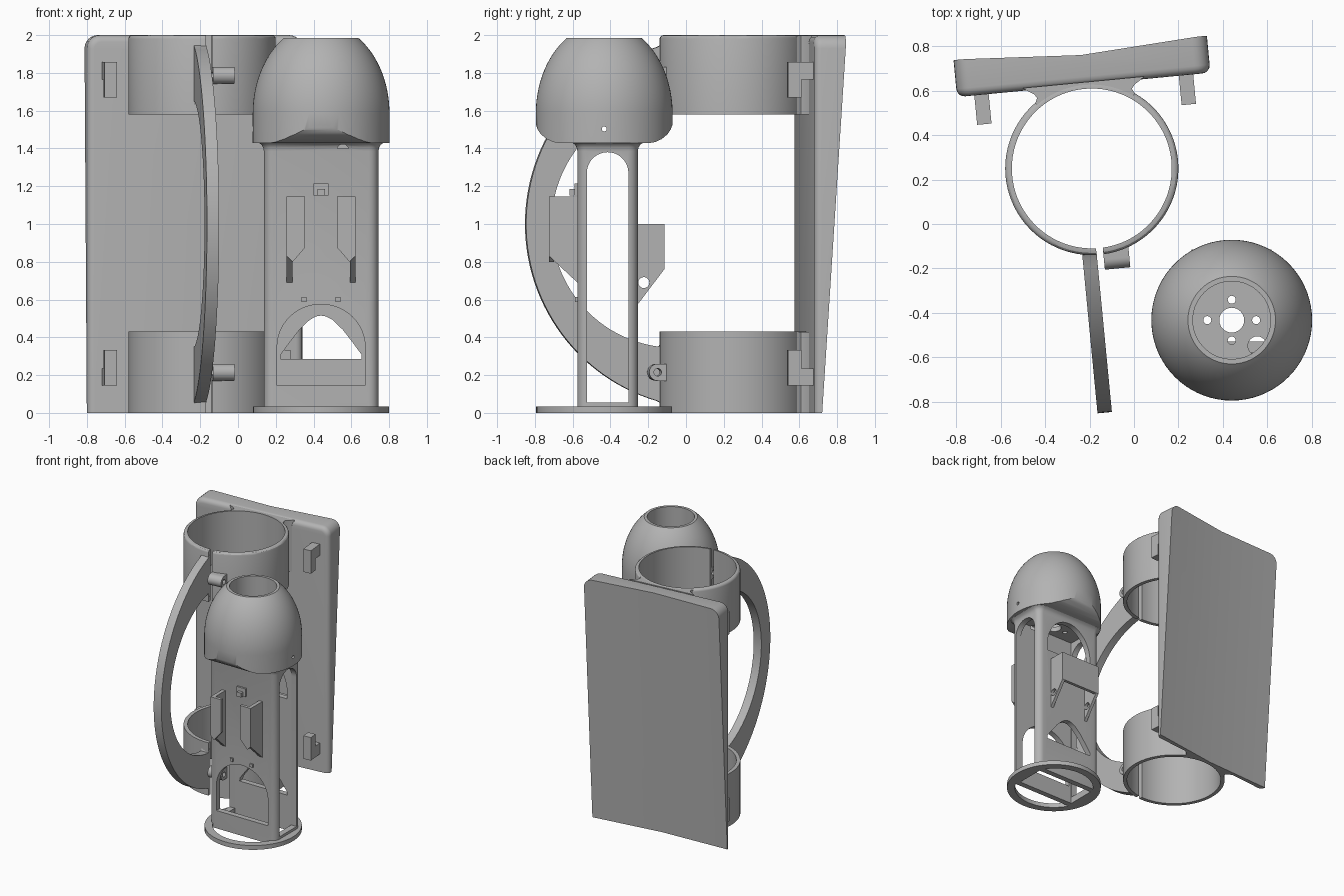
import bpy, bmesh, math
from mathutils import Matrix

if "Cube" in bpy.data.objects:
    bpy.data.objects.remove(bpy.data.objects["Cube"])

grey = bpy.data.materials.new("mid_grey")
grey.diffuse_color = (0.45, 0.45, 0.45, 1)
grey.use_nodes = True
grey.node_tree.nodes["Principled BSDF"].inputs["Base Color"].default_value = grey.diffuse_color

# Clamp frame: everything on the holder is built around the ring axis, then turned
HOLDER = Matrix.Translation((-0.19, 0.25, 0)) @ Matrix.Rotation(math.radians(5.5), 4, 'Z')
CX, CY = 0.44, -0.433          # lantern axis
BY = -0.415                    # lantern body centre in y


def finish(name, bm, mat=None):
    bmesh.ops.recalc_face_normals(bm, faces=bm.faces)
    me = bpy.data.meshes.new(name)
    bm.to_mesh(me)
    bm.free()
    me.materials.append(grey)
    ob = bpy.data.objects.new(name, me)
    bpy.context.collection.objects.link(ob)
    if mat:
        ob.matrix_world = mat
    return ob


def loft(rows):
    """Skin a stack of equal-length 3D outlines into a closed solid."""
    bm = bmesh.new()
    vs = [[bm.verts.new(p) for p in row] for row in rows]
    bm.faces.new(vs[0])
    bm.faces.new(vs[-1])
    n = len(vs[0])
    for a, b in zip(vs, vs[1:]):
        for i in range(n):
            j = (i + 1) % n
            bm.faces.new((a[i], a[j], b[j], b[i]))
    bmesh.ops.recalc_face_normals(bm, faces=bm.faces)
    return bm


def prism(name, pts, lo, hi, axis='z', mat=None):
    """Extrude a 2D outline along an axis."""
    place = {'x': lambda a, b, t: (t, a, b),
             'y': lambda a, b, t: (a, t, b),
             'z': lambda a, b, t: (a, b, t)}[axis]
    return finish(name, loft([[place(a, b, t) for a, b in pts] for t in (lo, hi)]), mat)


def box(name, x0, x1, y0, y1, z0, z1, mat=None):
    return prism(name, [(x0, y0), (x1, y0), (x1, y1), (x0, y1)], z0, z1, 'z', mat)


def arc(cx, cy, rx, ry, a0, a1, n):
    angs = [math.radians(a0 + (a1 - a0) * i / n) for i in range(n + 1)]
    return [(cx + rx * math.cos(a), cy + ry * math.sin(a)) for a in angs]


def disc(cx, cy, r, n=32):
    return arc(cx, cy, r, r, 0, 360, n)[:-1]


def arch(c, half, z0, zs, ztop):
    """Window outline: straight sides, elliptical top."""
    return [(c - half, z0), (c + half, z0)] + arc(c, zs, half, ztop - zs, 0, 180, 24)


def lathe(name, prof, x, y, closed=True, n=72):
    bm = bmesh.new()
    vs = [bm.verts.new((r, 0, z)) for r, z in prof]
    es = [bm.edges.new(p) for p in zip(vs, vs[1:])]
    if closed:
        es.append(bm.edges.new((vs[-1], vs[0])))
    bmesh.ops.spin(bm, geom=vs + es, cent=(0, 0, 0), axis=(0, 0, 1),
                   angle=2 * math.pi, steps=n, use_duplicate=False)
    bmesh.ops.remove_doubles(bm, verts=bm.verts, dist=1e-4)
    return finish(name, bm, Matrix.Translation((x, y, 0)))


def cut(ob, cutters):
    for c in cutters:
        c.hide_render = True
        m = ob.modifiers.new("cut", 'BOOLEAN')
        m.operation, m.solver, m.object = 'DIFFERENCE', 'EXACT', c
    bpy.context.view_layer.update()
    ev = ob.evaluated_get(bpy.context.evaluated_depsgraph_get())
    me = bpy.data.meshes.new_from_object(ev)
    ob.modifiers.clear()
    ob.data = me
    for c in cutters:
        bpy.data.objects.remove(c)


# ---- Back plate: tapered slab, rounded top corners and front rim
W, F = 0.573, 0.378
bot = [(-W, F), (W, F), (W, 0.418), (0, 0.392), (-W, 0.418)]
top = [(-W, F), (W, F), (W, 0.548), (0, 0.513), (-W, 0.548)]
bm = loft([[(x, y, 0) for x, y in bot], [(x, y, 2) for x, y in top]])
corners = [e for e in bm.edges if all(abs(v.co.x) > W - .001 and v.co.z > 1.99 for v in e.verts)
           and abs(e.verts[0].co.x - e.verts[1].co.x) < .01]
bmesh.ops.bevel(bm, geom=corners, offset=0.07, segments=6, profile=0.5, affect='EDGES')
rim = [e for e in bm.edges if all(abs(v.co.y - F) < .001 for v in e.verts)
       and max(v.co.z for v in e.verts) > .01]
bmesh.ops.bevel(bm, geom=rim, offset=0.037, segments=4, profile=0.5, affect='EDGES')
finish("back_plate", bm, HOLDER)

# ---- Clamp rings with a slit, web to the plate, screw boss and plate hooks
for tag, z0, z1, zb in (("lower", 0, 0.43, 0.215), ("upper", 1.58, 2.0, 1.787)):
    up = tag == "upper"
    c_shape = arc(0, 0, .39, .39, -87.7, 267.7, 80) + arc(0, 0, .36, .36, 267.5, -87.5, 80)
    bm = loft([[(x, y, z) for x, y in c_shape] for z in (z0, z1)])
    if up:   # rounded outer shoulder
        rim = [e for e in bm.edges if all(v.co.z > 1.99 and v.co.xy.length > .385
                                          for v in e.verts)]
        bmesh.ops.bevel(bm, geom=rim, offset=.02, segments=3, profile=0.5, affect='EDGES')
    finish(tag + "_ring", bm, HOLDER)
    web = [(.275, .39), (.255, .375), (.228, .358), (.214, .34), (.225, .318)]
    side = [(-x, y) for x, y in reversed(web)]
    prism(tag + "_ring_web", web + arc(0, 0, .368, .368, 55, 125, 24) + side, z0,
          z1 - .002, 'z', HOLDER)
    # boss: rounded lug with a screw hole
    lug = [(-.365, zb - .045), (-.365, zb + .045)] + arc(-.414, zb, .045, .045, 90, 270, 16)
    boss = prism(tag + "_screw_boss", lug, .015, .13, 'x', HOLDER)
    cut(boss, [prism("cutter", disc(-.414, zb, .02, 20), -.1, .3, 'x', HOLDER)])
    t0, t1 = (1.67, 1.857) if up else (.145, .333)
    a0, a1 = (1.765, 1.857) if up else (.145, .235)
    ell = [(.39, a0), (.39, t1), (.245, t1), (.245, t0), (.315, t0), (.315, a0)] if up else \
          [(.39, t0), (.39, a1), (.315, a1), (.315, t1), (.245, t1), (.245, t0)]
    for name, s in (("left", -1), ("right", 1)):
        x0, x1 = sorted((s * .43, s * .495))
        prism(tag + "_" + name + "_hook", ell, x0, x1, 'x', HOLDER)

# ---- Bow handle between the rings, flared where it meets them
outer = [(-.375, 1.965), (-.385, 1.945)] + arc(-.123, 1, .977, .977, 106.5, 253.5, 56)
inner = arc(-.31, 1, .655, .655, 263, 97, 48)
prism("handle", outer + [(-.385, .055), (-.375, .035), (-.375, .41), (-.38, .375)] + inner
      + [(-.38, 1.625), (-.375, 1.59)], -.08, -.015, 'x', HOLDER)

# ---- Lantern base ring
lathe("base_ring", [(.30, 0), (.36, 0), (.36, .035), (.30, .035)], CX, CY)

# ---- Lantern body: hollow rounded box with arched openings, flared under the cap
HX, HY, R = .303, .16, .05
rows = []
for z, d in ((0, 0), (1.385, 0), (1.405, .004), (1.42, .013), (1.43, .028), (1.45, .028)):
    row = []
    for sx, sy, a in ((1, 1, 0), (-1, 1, 90), (-1, -1, 180), (1, -1, 270)):
        row += arc(CX + sx * (HX - R), BY + sy * (HY - R), R + d, R + d, a, a + 90, 6)
    rows.append([(x, y, z) for x, y in row])
body = finish("lantern_body", loft(rows))
HOLES = ((0, 0, .056), (.11, 0, .018), (-.11, 0, .018), (0, .092, .018), (0, -.092, .018),
         (.115, -.115, .042))
half = [(.215, .285), (.213, .31), (.165, .375), (.115, .44), (.06, .493), (.025, .511)]
ogive = [(CX + x, z) for x, z in half] + [(CX, .515)] + [(CX - x, z) for x, z in reversed(half)]
cut(body, [
    box("cavity", CX - .255, CX + .255, BY - .115, BY + .115, -.1, 1.42),
    prism("side_slots", arch(BY, .11, .055, 1.27, 1.38), CX - .5, CX + .5, 'x'),
    prism("front_window", arch(CX, .233, .145, .35, .575), BY - .3, BY - .05, 'y'),
    prism("rear_low_window", ogive, BY + .05, BY + .3, 'y'),
    prism("rear_high_window", arch(CX, .213, 1.07, 1.12, 1.38), BY + .05, BY + .3, 'y'),
] + [prism("top_hole", disc(CX + dx, CY + dy, r, 24), 1.40, 1.6) for dx, dy, r in HOLES])

# ---- Dome cap with a bore, drilled floor and scooped front and back skirt
shell = [(.362 * math.cos(t), 1.585 + .477 * math.sin(t))
         for t in [math.radians(57 * (1 - i / 20)) for i in range(21)]]
dome = lathe("dome_cap", [(0, 1.46), (.175, 1.46), (.175, 1.985)] + shell
             + [(.362, 1.43), (0, 1.43)], CX, CY, closed=False)
scoops = []
for s in (-1, 1):
    prof = [(.42, 1.38), (.22, 1.38), (.22, 1.425), (.27, 1.434), (.305, 1.45),
            (.335, 1.475), (.352, 1.50), (.363, 1.53), (.42, 1.53)]
    scoops.append(prism("scoop", [(CY + s * y, z) for y, z in prof], CX - .5, CX + .5, 'x'))
holes = [prism("hole", disc(CX + dx, CY + dy, r, 24), 1.3, 1.6) for dx, dy, r in HOLES]
pin = prism("pin_hole", disc(CY, 1.503, .013, 16), CX - .5, CX + .5, 'x')
cut(dome, scoops + holes + [pin])

# ---- Front brackets: side cheek with an inward lip
yf = BY - HY
for side, s in (("left", -1), ("right", 1)):
    cheek = [(yf + .01, 1.145), (yf - .15, 1.145), (yf - .15, .83), (yf, .69), (yf + .01, .69)]
    xa, xb = sorted((CX + s * .182, CX + s * .152))
    prism("front_" + side + "_cheek", cheek, xa, xb, 'x')
    lip = [(.18, 1.145), (.085, 1.145), (.085, .875), (.15, .80), (.18, .83)]
    prism("front_" + side + "_lip", [(CX + s * x, z) for x, z in lip], yf - .15, yf - .125, 'y')
    # locating stud below the bracket
    xs = CX + s * .09
    box("stud_" + side, xs - .013, xs + .013, yf - .012, yf + .01, .588, .614)
box("top_catch", CX - .04, CX + .04, yf - .015, yf + .01, 1.15, 1.215)
box("top_catch_nose", CX - .02, CX + .02, yf - .042, yf, 1.15, 1.185)

# ---- Rear bracket: two drilled cheeks joined by a plate
yr = BY + HY
for side, s in (("left", -1), ("right", 1)):
    cheek = [(yr - .01, 1.0), (yr + .14, 1.0), (yr + .14, .76), (yr, .575), (yr - .01, .575)]
    xa, xb = sorted((CX + s * .18, CX + s * .155))
    ob = prism("rear_" + side + "_cheek", cheek, xa, xb, 'x')
    cut(ob, [prism("cutter", disc(yr + .032, .69, .029, 20), CX - .4, CX + .4, 'x')])
box("rear_bracket_plate", CX - .18, CX + .18, yr + .115, yr + .14, .76, 1.0)

# ---- Smooth curved faces, keep edges sharp
for ob in bpy.context.collection.objects:
    ob.select_set(True)
    bpy.context.view_layer.objects.active = ob
bpy.ops.object.shade_smooth_by_angle(angle=math.radians(30))
